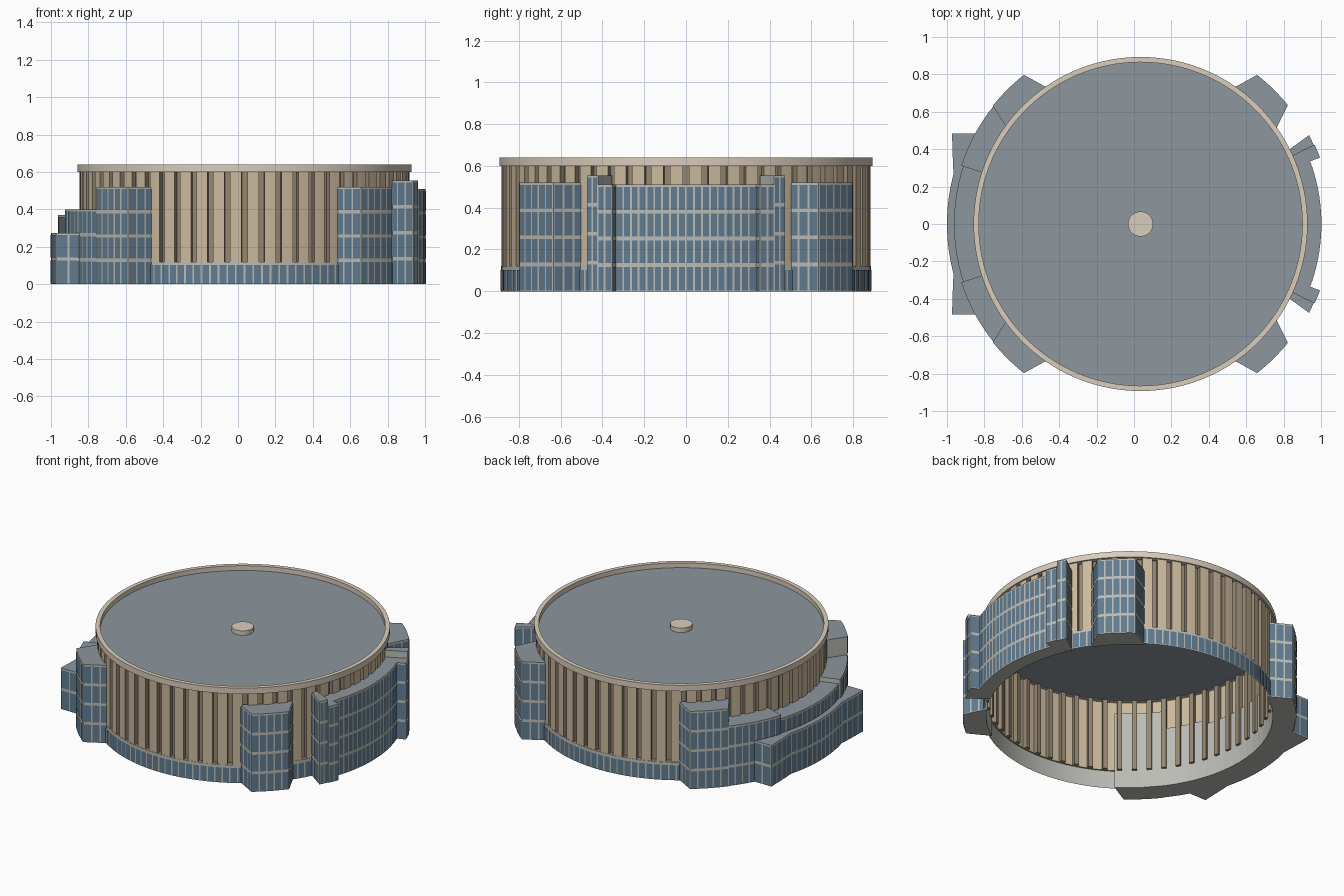
import bpy
from math import cos, sin, radians, hypot

if "Cube" in bpy.data.objects:
    bpy.data.objects.remove(bpy.data.objects["Cube"])

CX = 0.035  # drum axis


def material(name, rgb):
    m = bpy.data.materials.new(name)
    m.diffuse_color = (*rgb, 1)
    m.use_nodes = True
    m.node_tree.nodes["Principled BSDF"].inputs["Base Color"].default_value = m.diffuse_color
    return m


TAN = material("tan_panel", (0.60, 0.49, 0.34))
BROWN = material("groove_brown", (0.30, 0.24, 0.165))
CREAM = material("cream_rim", (0.70, 0.61, 0.50))
ROOF = material("roof_grey", (0.27, 0.31, 0.34))
FRAME = material("frame_grey", (0.50, 0.50, 0.47))
GLASS = material("glass_blue", (0.12, 0.20, 0.28))


def P(r, deg):
    return (CX + r * cos(radians(deg)), r * sin(radians(deg)))


def arc(r, a, b, n):
    return [P(r, a + (b - a) * i / n) for i in range(n + 1)]


def make(name, verts, faces, mats, idx=None, smooth=False):
    me = bpy.data.meshes.new(name)
    me.from_pydata(verts, [], faces)
    for m in mats:
        me.materials.append(m)
    if idx:
        me.polygons.foreach_set("material_index", idx)
    me.update()
    ob = bpy.data.objects.new(name, me)
    bpy.context.collection.objects.link(ob)
    if smooth:
        bpy.context.view_layer.objects.active = ob
        ob.select_set(True)
        bpy.ops.object.shade_smooth_by_angle(angle=radians(30))
        ob.select_set(False)
    return ob


def lathe(name, profile, mat, closed=False, n=120):
    """Revolve (r, z) points about the drum axis."""
    m = len(profile)
    verts = [(*P(r, 360 * i / n), z) for i in range(n) for r, z in profile]
    faces = []
    for i in range(n):
        j = (i + 1) % n
        for k in range(m if closed else m - 1):
            l = (k + 1) % m
            faces.append((i * m + k, j * m + k, j * m + l, i * m + l))
    return make(name, verts, faces, [mat], smooth=True)


def disc(name, r, z0, z1, mat, n=120):
    ring = arc(r, 0, 360, n)[:-1]
    verts = [(*p, z) for z in (z0, z1) for p in ring]
    faces = [tuple(range(n))[::-1], tuple(range(n, 2 * n))]
    faces += [(i, (i + 1) % n, n + (i + 1) % n, n + i) for i in range(n)]
    make(name, verts, faces, [mat], smooth=True)


def panes(name, path, h, floors, gap=0.0045, band=0.011, off=0.003):
    """Glass panes just proud of every wall segment of a path."""
    verts, faces = [], []
    for (x0, y0), (x1, y1) in zip(path, path[1:]):
        L = hypot(x1 - x0, y1 - y0)
        dx, dy = (x1 - x0) / L, (y1 - y0) / L
        cols = max(1, round(L / 0.055))
        for c in range(cols):
            s, e = L * c / cols + gap, L * (c + 1) / cols - gap
            for f in range(floors):
                z0 = h * f / floors + (0.004 if f == 0 else band * 0.6)
                z1 = h * (f + 1) / floors - band
                b = len(verts)
                for t, z in ((s, z0), (e, z0), (e, z1), (s, z1)):
                    verts.append((x0 + dx * t + dy * off, y0 + dy * t - dx * off, z))
                faces.append((b, b + 1, b + 2, b + 3))
    make(name, verts, faces, [GLASS])


def wing(name, path, inner, h, mirror=False):
    """Grey block with glazed outer path (counter-clockwise) and plain inner path."""
    poly = path + inner
    n = len(poly)
    verts = [(*p, z) for z in (0, h) for p in poly]
    faces = [tuple(range(n))[::-1], tuple(range(n, 2 * n))]
    faces += [(i, (i + 1) % n, n + (i + 1) % n, n + i) for i in range(n)]
    make(name, verts, faces, [FRAME, ROOF], [0, 1] + [0] * n)
    panes(name + "_glass", path, h, max(2, round(h / 0.13)))
    if mirror:
        flip = lambda pts: [(x, -y) for x, y in reversed(pts)]
        wing(name + "_front", flip(path), flip(inner), h)


# Fluted drum wall: wide panels with narrow recessed grooves
N, RO, RI, Z0, Z1 = 60, 0.883, 0.853, 0.12, 0.605
verts, faces, idx = [], [], []
for i in range(N):
    a = 360 * i / N
    prof = [P(RO, a + 1), P(RO, a + 3), P(RO, a + 5), P(RI, a + 5), P(RI, a + 7), P(RO, a + 7)]
    b = len(verts)
    verts += [(*p, z) for z in (Z0, Z1) for p in prof]
    for k in range(5):
        faces.append((b + k, b + k + 1, b + k + 7, b + k + 6))
        idx.append(0 if k < 2 else 1)
    faces.append((b + 2, b + 5, b + 4, b + 3))  # groove sill
    idx.append(1)
make("fluted_wall", verts, faces, [TAN, BROWN], idx)

# Glazed base ring, rim, roof and roof cap
lathe("base_ring", [(0.885, 0), (0.885, 0.12), (0.875, 0.12)], FRAME)
panes("base_ring_glass", arc(0.886, 0, 360, 120), 0.113, 1)
lathe("rim", [(0.893, 0.60), (0.893, 0.64), (0.865, 0.64), (0.865, 0.60)], CREAM, closed=True)
disc("roof", 0.868, 0.602, 0.608, ROOF)
disc("roof_cap", 0.067, 0.605, 0.638, CREAM, 48)

# Right-hand corner pods
wing("right_pod", [P(0.87, 34.5)] + arc(1.012, 38.9, 52, 5) + [P(0.87, 56)],
     arc(0.87, 53, 37, 4), 0.52, True)

# Left-hand corner pods and the stepped wing between them
wing("left_pod", arc(1.012, 128, 141.4, 5)[::-1][::-1], [P(0.87, 144.5), P(0.87, 134), P(0.87, 124)], 0.52, True)
for s, nm in ((1, "left_pod_side_back"), (-1, "left_pod_side_front")):
    a, b = P(0.87, 124 * s), P(1.012, 128 * s)
    panes(nm + "_glass", [b, a][::-1] if s < 0 else [a, b], 0.52, 4,
          off=0.003 if s > 0 else -0.003)
wing("left_step", arc(1.008, 141.4, 162, 8), arc(0.87, 162, 144.5, 4), 0.40, True)
wing("left_middle", arc(0.997, 162, 198, 14), arc(0.87, 198, 162, 8), 0.37)

# Low outer slab on the left
slab = [(-0.84, 0.485), (-0.973, 0.485), (-0.968, 0.32)] + arc(1.035, 165, 195, 12)
slab += [(-0.968, -0.32), (-0.973, -0.485), (-0.84, -0.485)]
wing("left_slab", slab, arc(0.95, 205, 155, 10), 0.275)

# Curved glass wing on the right with stepped end towers
wing("right_wing", arc(0.967, -20.3, 20.3, 18), arc(0.87, 20.3, -20.3, 12), 0.51)
wing("right_end", [P(0.967, 20.3)] + arc(1.023, 20.3, 24.4, 2), [P(0.87, 24.1), P(0.87, 20.3)], 0.51, True)
wing("right_tower", arc(1.018, 24.4, 27.8, 2) + [P(0.87, 26.4)], [P(0.87, 24.1)], 0.555, True)
